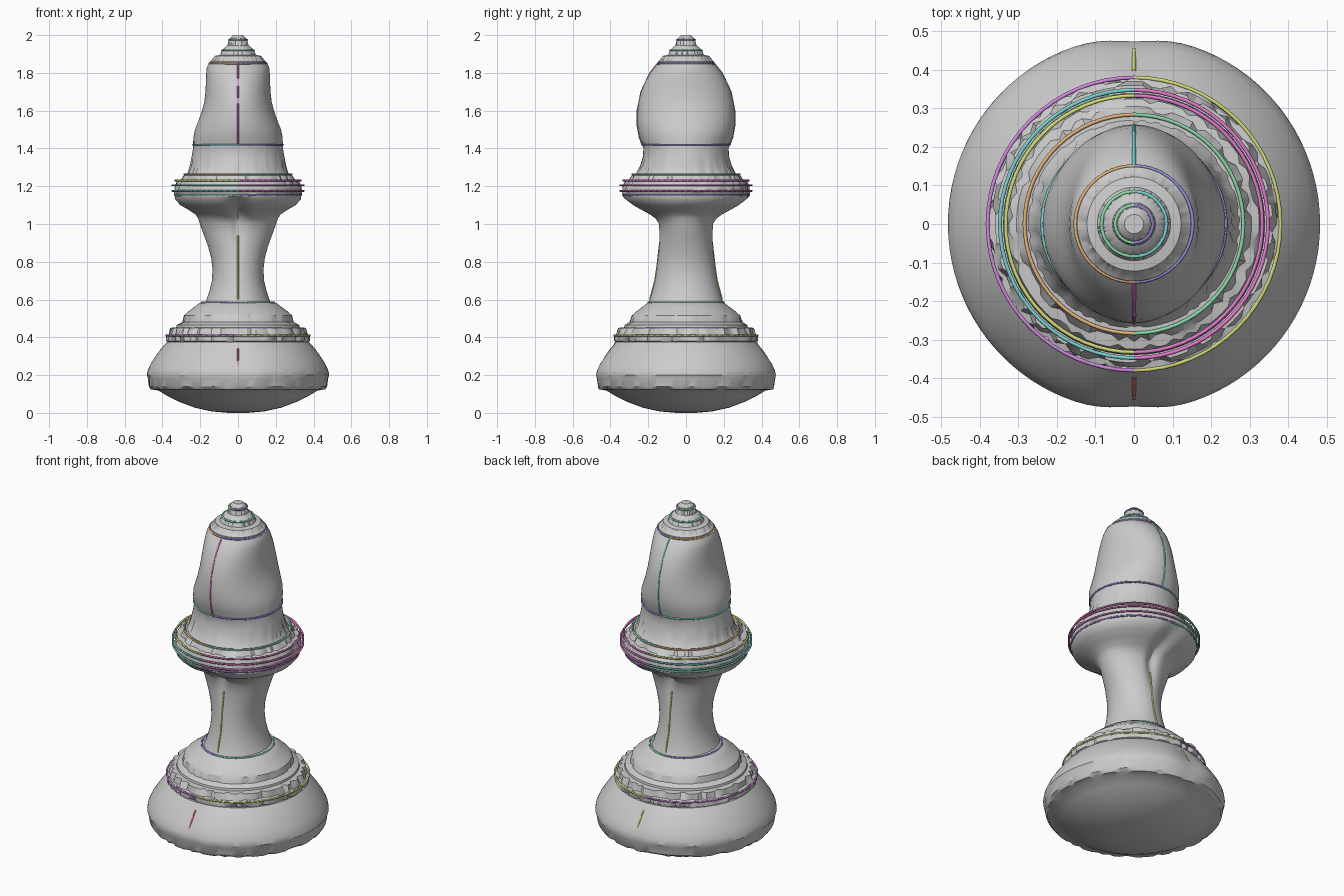
import bpy, bmesh, math, random

random.seed(4)
SIDES = 96


def loft(name, rows):
    """Stack of ovals: z, half width x, half depth y, seam notch depth, roughness."""
    bm = bmesh.new()
    rings = []
    for z, rx, ry, notch, rough in rows:
        ring = []
        for i in range(SIDES):
            a = 2 * math.pi * i / SIDES
            c, s = math.cos(a), math.sin(a)
            dent = notch * math.exp(-(c / 0.16) ** 2)
            k = 1 - dent / ry
            # chipped bands step in short runs
            chip = rough * (1 if random.random() < 0.35 else 0)
            k -= chip / max(rx, ry)
            ring.append(bm.verts.new((rx * c * k, ry * s * k, z)))
        rings.append(ring)
    for lo, hi in zip(rings, rings[1:]):
        for i in range(SIDES):
            j = (i + 1) % SIDES
            bm.faces.new((lo[i], lo[j], hi[j], hi[i]))
    bm.faces.new(rings[0][::-1])
    bm.faces.new(rings[-1])
    me = bpy.data.meshes.new(name)
    bm.to_mesh(me)
    bm.free()
    ob = bpy.data.objects.new(name, me)
    bpy.context.collection.objects.link(ob)
    bpy.ops.object.select_all(action='DESELECT')
    bpy.context.view_layer.objects.active = ob
    ob.select_set(True)
    bpy.ops.object.shade_smooth_by_angle(angle=math.radians(32))
    return ob


def rounds(*rows):
    """Fill in missing values: (z, r) is circular and clean."""
    out = []
    for r in rows:
        z, rx = r[0], r[1]
        ry = r[2] if len(r) > 2 else rx
        out.append((z, rx, ry, r[3] if len(r) > 3 else 0, r[4] if len(r) > 4 else 0))
    return out


def tube(name, pts, color, depth=0.005):
    cu = bpy.data.curves.new(name, 'CURVE')
    cu.dimensions = '3D'
    cu.bevel_depth = depth
    cu.bevel_resolution = 1
    sp = cu.splines.new('POLY')
    sp.points.add(len(pts) - 1)
    for p, co in zip(sp.points, pts):
        p.co = (*co, 1)
    mat = bpy.data.materials.get(name) or bpy.data.materials.new(name)
    mat.diffuse_color = (*color, 1)
    cu.materials.append(mat)
    ob = bpy.data.objects.new(name, cu)
    bpy.context.collection.objects.link(ob)


# turned base with rounded underside and faint front and back seam
loft("base", rounds(
    (0, 0.05), (0.008, 0.14), (0.028, 0.23), (0.06, 0.315), (0.09, 0.375),
    (0.118, 0.42), (0.125, 0.462, 0.462, 0, 0.012), (0.14, 0.472, 0.472, 0.006),
    (0.185, 0.478, 0.482, 0.01, 0.004), (0.2, 0.483, 0.486, 0.012),
    (0.225, 0.478, 0.482, 0.014), (0.26, 0.462, 0.466, 0.015),
    (0.3, 0.436, 0.438, 0.015), (0.34, 0.408, 0.408, 0.012), (0.375, 0.375)))

# chipped ring and stepped shoulder above the base
loft("base_ring", rounds(
    (0.37, 0.36), (0.38, 0.38, 0.38, 0, 0.015), (0.41, 0.382, 0.382, 0, 0.012),
    (0.415, 0.37, 0.37, 0, 0.012), (0.45, 0.36, 0.36, 0, 0.018), (0.455, 0.31)))
loft("base_shoulder", rounds(
    (0.44, 0.33), (0.465, 0.325), (0.48, 0.295, 0.3, 0, 0.006), (0.515, 0.287, 0.287),
    (0.535, 0.265), (0.565, 0.225), (0.582, 0.205), (0.588, 0.17, 0.19)))

# oval stem flaring sideways into the collar
loft("stem", rounds(
    (0.57, 0.18, 0.205), (0.6, 0.166, 0.191), (0.65, 0.15, 0.176),
    (0.7, 0.138, 0.164), (0.76, 0.135, 0.155), (0.82, 0.142, 0.149),
    (0.88, 0.158, 0.146, 0.008), (0.94, 0.18, 0.146, 0.015),
    (1.0, 0.202, 0.15, 0.025), (1.03, 0.212, 0.17, 0.035),
    (1.05, 0.224, 0.2, 0.05), (1.075, 0.262, 0.248, 0.055),
    (1.1, 0.305, 0.292, 0.04), (1.13, 0.332, 0.328, 0.015), (1.145, 0.335)))

# collar
loft("collar", rounds(
    (1.14, 0.32), (1.145, 0.335, 0.335, 0, 0.006), (1.17, 0.34, 0.34, 0, 0.006),
    (1.2, 0.335, 0.335, 0, 0.008), (1.225, 0.325, 0.325, 0, 0.01),
    (1.23, 0.305, 0.305, 0, 0.012), (1.258, 0.288, 0.288, 0, 0.008), (1.262, 0.24)))

# flattened mitre head
loft("head", rounds(
    (1.25, 0.28, 0.275), (1.275, 0.265, 0.26, 0, 0.01), (1.31, 0.255, 0.242, 0, 0.006),
    (1.36, 0.245, 0.227), (1.4, 0.238, 0.226), (1.42, 0.238, 0.232, 0, 0.003),
    (1.46, 0.236, 0.246), (1.5, 0.228, 0.255), (1.55, 0.208, 0.258),
    (1.6, 0.19, 0.256), (1.65, 0.178, 0.25), (1.7, 0.172, 0.237),
    (1.75, 0.17, 0.217), (1.8, 0.168, 0.19), (1.83, 0.165, 0.166), (1.85, 0.155, 0.148)))

# stepped finial
loft("finial", rounds(
    (1.84, 0.15), (1.86, 0.148), (1.87, 0.138, 0.138, 0, 0.008), (1.89, 0.122),
    (1.895, 0.095), (1.92, 0.084, 0.084, 0, 0.006), (1.935, 0.07),
    (1.945, 0.056), (1.97, 0.05, 0.05, 0, 0.004), (1.985, 0.042), (2.0, 0.025)))

PURPLE, MAGENTA, TEAL = (0.35, 0.22, 0.65), (0.75, 0.2, 0.6), (0.2, 0.65, 0.62)
GREEN, OLIVE, ORANGE = (0.25, 0.7, 0.4), (0.68, 0.72, 0.2), (0.75, 0.45, 0.2)
BLUE, RED, VIOLET = (0.3, 0.3, 0.75), (0.75, 0.2, 0.15), (0.65, 0.25, 0.75)

# inlaid half rings: z, radius x, radius y, left colour, right colour
for n, (z, rx, ry, left, right) in enumerate([
        (0.41, 0.38, 0.38, VIOLET, OLIVE),
        (0.585, 0.19, 0.2, BLUE, GREEN),
        (1.155, 0.335, 0.335, GREEN, PURPLE),
        (1.175, 0.348, 0.348, TEAL, MAGENTA),
        (1.205, 0.348, 0.348, TEAL, MAGENTA),
        (1.23, 0.333, 0.333, OLIVE, MAGENTA),
        (1.263, 0.284, 0.284, ORANGE, GREEN),
        (1.42, 0.238, 0.232, TEAL, PURPLE),
        (1.85, 0.152, 0.15, ORANGE, BLUE),
        (1.92, 0.084, 0.084, GREEN, TEAL),
        (1.975, 0.048, 0.048, GREEN, PURPLE)]):
    for side, start, col in (("left", 0.5, left), ("right", -0.5, right)):
        arc = [math.pi * (start + k / 32) for k in range(33)]
        tube(f"ring_{n}_{side}", [(rx * math.cos(a), ry * math.sin(a), z) for a in arc], col)

# seam inlays down the front and back: (depth y, z) paths
head_path = [(0.232, 1.42), (0.246, 1.46), (0.257, 1.52), (0.257, 1.6), (0.237, 1.7),
             (0.19, 1.8), (0.15, 1.85)]
stem_path = [(0.191, 0.6), (0.164, 0.7), (0.152, 0.78), (0.141, 0.88), (0.132, 0.94)]
base_path = [(0.453, 0.25), (0.424, 0.3), (0.396, 0.34)]
for part, path, front, back in (("head", head_path, MAGENTA, TEAL),
                                ("stem", stem_path, OLIVE, OLIVE),
                                ("base", base_path, RED, OLIVE)):
    for side, sgn, col in (("front", -1, front), ("back", 1, back)):
        tube(f"{part}_seam_{side}", [(0, sgn * y, z) for y, z in path], col)
